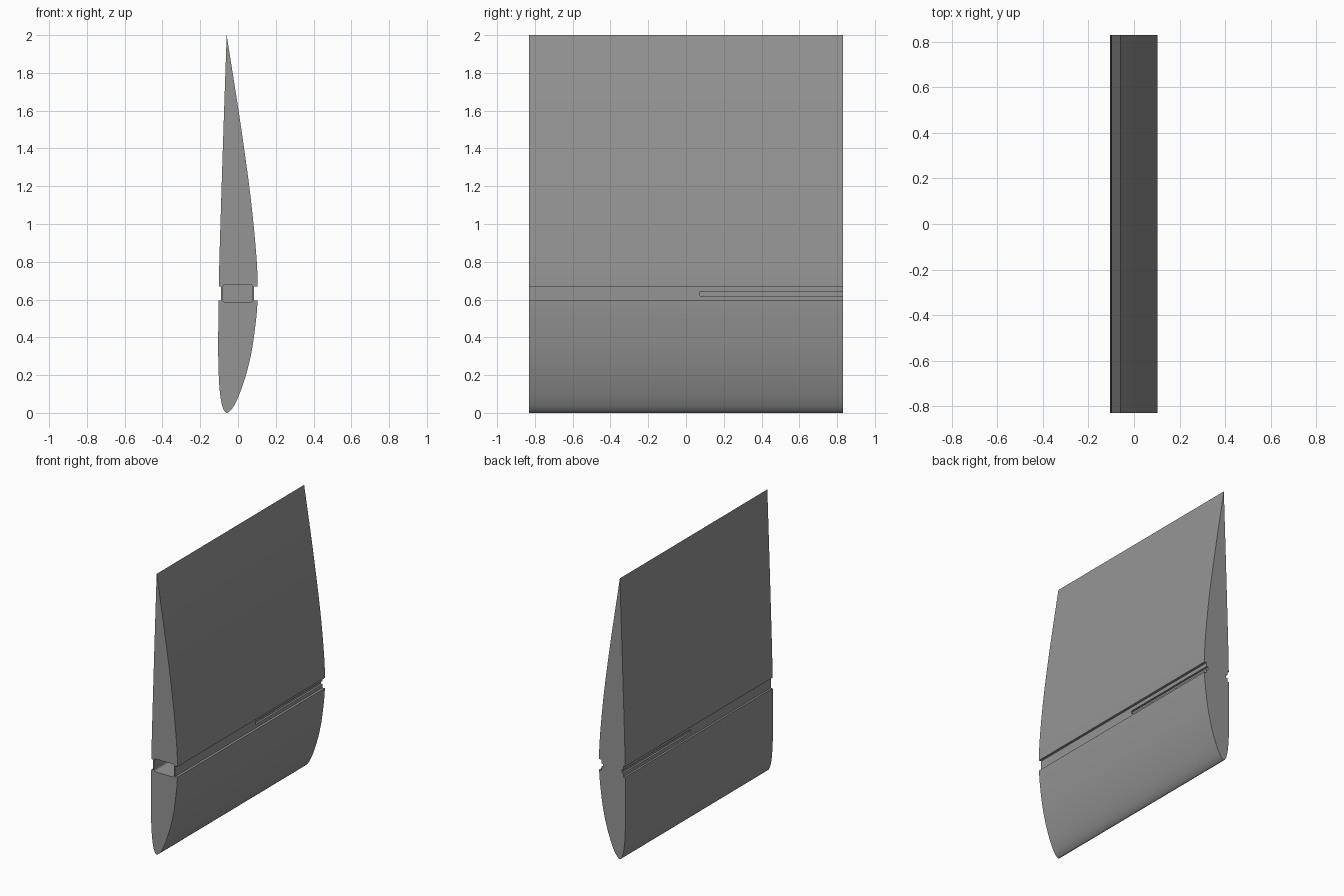
import bpy, bmesh, math
from mathutils import Vector

if "Cube" in bpy.data.objects:
    bpy.data.objects.remove(bpy.data.objects["Cube"])

HALF = 0.83  # half span along y

grey = bpy.data.materials.new("mid_grey")
grey.diffuse_color = (0.30, 0.30, 0.30, 1)
grey.use_nodes = True
grey.node_tree.nodes["Principled BSDF"].inputs["Base Color"].default_value = grey.diffuse_color


def spline(points, steps=6):
    """Smooth curve through (x, z) points."""
    p = [Vector(q) for q in points]
    p = [2 * p[0] - p[1]] + p + [2 * p[-1] - p[-2]]
    out = []
    for a, b, c, d in zip(p, p[1:], p[2:], p[3:]):
        for i in range(steps):
            t = i / steps
            out.append(0.5 * (2 * b + (c - a) * t + (2 * a - 5 * b + 4 * c - d) * t * t
                              + (3 * b - a - 3 * c + d) * t ** 3))
    return out + [p[-2]]


def extrude(name, profile, y0, y1):
    """Extrude an (x, z) outline along y."""
    bm = bmesh.new()
    face = bm.faces.new([bm.verts.new((x, y0, z)) for x, z in profile])
    new = bmesh.ops.extrude_face_region(bm, geom=[face])["geom"]
    bmesh.ops.translate(bm, vec=(0, y1 - y0, 0),
                        verts=[v for v in new if isinstance(v, bmesh.types.BMVert)])
    bmesh.ops.recalc_face_normals(bm, faces=bm.faces)
    mesh = bpy.data.meshes.new(name)
    bm.to_mesh(mesh)
    bm.free()
    obj = bpy.data.objects.new(name, mesh)
    bpy.context.collection.objects.link(obj)
    mesh.materials.append(grey)
    return obj


def rounded(x0, x1, z0, z1, r=0.0):
    """Rectangle outline with optional rounded corners."""
    if not r:
        return [(x0, z0), (x1, z0), (x1, z1), (x0, z1)]
    corners = [(x1 - r, z1 - r), (x0 + r, z1 - r), (x0 + r, z0 + r), (x1 - r, z0 + r)]
    return [(cx + r * math.cos(a), cz + r * math.sin(a))
            for k, (cx, cz) in enumerate(corners)
            for a in [(k + i / 4) * math.pi / 2 for i in range(5)]]


# Wing body: flat side, rounded nose at the bottom, thin edge at the top
outline = spline([
    (-0.06, 2.0), (-0.077, 1.5), (-0.093, 1.0), (-0.1, 0.75), (-0.103, 0.55),
    (-0.105, 0.35), (-0.102, 0.2), (-0.095, 0.1), (-0.084, 0.04), (-0.073, 0.012),
    (-0.06, 0.0), (-0.041, 0.012), (-0.02, 0.04), (0.008, 0.1), (0.042, 0.2),
    (0.067, 0.3), (0.084, 0.4), (0.101, 0.55), (0.104, 0.68), (0.098, 0.82),
    (0.079, 1.03), (0.053, 1.25), (0.006, 1.58), (-0.06, 2.0)])[:-1]
wing = extrude("wing_body", outline, -HALF, HALF)

# Long grooves, thin rear slots and the front pocket
E = HALF + 0.05
cutters = [
    extrude("groove_cutter_right", rounded(0.086, 0.2, 0.595, 0.67), -E, E),
    extrude("groove_cutter_left", rounded(-0.2, -0.089, 0.595, 0.67), -E, E),
    extrude("slot_cutter_right", rounded(0.072, 0.2, 0.62, 0.643), 0.075, E),
    extrude("slot_cutter_left", rounded(-0.2, -0.076, 0.62, 0.643), 0.075, E),
    extrude("pocket_cutter", rounded(-0.08, 0.077, 0.587, 0.679, 0.012), -E, -0.075),
]
for cutter in cutters:
    mod = wing.modifiers.new(cutter.name, 'BOOLEAN')
    mod.operation = 'DIFFERENCE'
    mod.solver = 'EXACT'
    mod.object = cutter
bpy.context.view_layer.objects.active = wing
wing.select_set(True)
for mod in list(wing.modifiers):
    bpy.ops.object.modifier_apply(modifier=mod.name)
for cutter in cutters:
    bpy.data.objects.remove(cutter)

# Smooth curved skin, sharp edges kept
bpy.ops.object.select_all(action='DESELECT')
wing.select_set(True)
bpy.ops.object.shade_smooth_by_angle(angle=math.radians(30))
